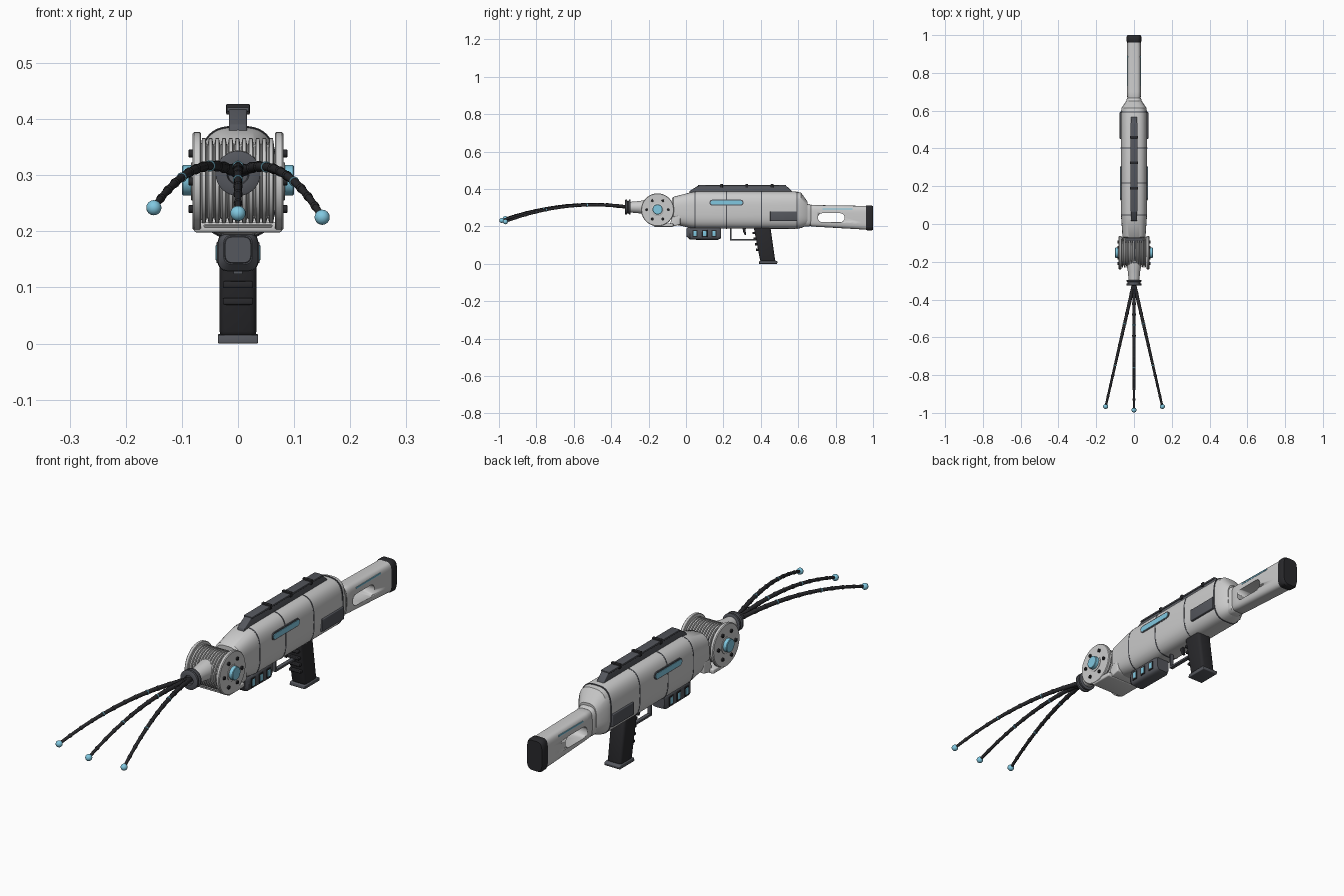
import bpy, bmesh, math
from mathutils import Vector, Matrix

if "Cube" in bpy.data.objects:
    bpy.data.objects.remove(bpy.data.objects["Cube"])

def material(name, r, g, b):
    m = bpy.data.materials.new(name)
    m.diffuse_color = (r, g, b, 1)
    m.use_nodes = True
    m.node_tree.nodes["Principled BSDF"].inputs["Base Color"].default_value = m.diffuse_color
    return m

LIGHT = material("light_shell", .62, .63, .65)
DARK = material("dark_grey", .09, .095, .11)
BLACK = material("black_rubber", .022, .022, .025)
CYAN = material("cyan_glow", .22, .58, .75)

def finish(name, bm, mat, bevel=0, angle=35):
    bmesh.ops.recalc_face_normals(bm, faces=bm.faces)
    me = bpy.data.meshes.new(name)
    bm.to_mesh(me)
    bm.free()
    ob = bpy.data.objects.new(name, me)
    bpy.context.collection.objects.link(ob)
    me.materials.append(mat)
    bpy.ops.object.select_all(action='DESELECT')
    ob.select_set(True)
    bpy.context.view_layer.objects.active = ob
    if bevel:
        b = ob.modifiers.new("bevel", 'BEVEL')
        b.width, b.segments, b.limit_method = bevel, 3, 'ANGLE'
        bpy.ops.object.modifier_apply(modifier="bevel")
    bpy.ops.object.shade_smooth_by_angle(angle=math.radians(angle))
    return ob

def skin(bm, rings, caps=True):
    n = len(rings[0])
    vs = [[bm.verts.new(p) for p in r] for r in rings]
    for a, b in zip(vs, vs[1:]):
        for i in range(n):
            bm.faces.new((a[i], a[(i + 1) % n], b[(i + 1) % n], b[i]))
    if caps:
        bm.faces.new(vs[0])
        bm.faces.new(vs[-1])

def section(y, zc, hw, hh, e, n=48):
    # superellipse cross-section facing along y
    f = lambda c: math.copysign(abs(c) ** (2 / e), c)
    return [(hw * f(math.cos(math.tau * i / n)), y, zc + hh * f(math.sin(math.tau * i / n))) for i in range(n)]

def loft(name, rows, mat, e=3.0):
    bm = bmesh.new()
    skin(bm, [section(*r, e) for r in rows])
    return finish(name, bm, mat)

def lathe(name, prof, origin, axis, mat, n=40):
    # prof: (distance along axis, radius)
    rot = Vector((0, 0, 1)).rotation_difference(Vector(axis)).to_matrix().to_4x4()
    M = Matrix.Translation(origin) @ rot
    bm = bmesh.new()
    skin(bm, [[M @ Vector((r * math.cos(math.tau * i / n), r * math.sin(math.tau * i / n), d))
               for i in range(n)] for d, r in prof])
    return finish(name, bm, mat)

def prism(name, pts, hw, mat, bevel=0, x=0):
    # (y, z) outline extruded across x
    bm = bmesh.new()
    skin(bm, [[(x + s * hw, y, z) for y, z in pts] for s in (-1, 1)])
    return finish(name, bm, mat, bevel)

def box(name, y0, y1, z0, z1, hw, mat, bevel=0, x=0):
    return prism(name, [(y0, z0), (y1, z0), (y1, z1), (y0, z1)], hw, mat, bevel, x)

def stadium(y0, y1, z0, z1, n=8):
    r, zc = (z1 - z0) / 2, (z0 + z1) / 2
    return [(cy + r * math.cos(a0 + math.pi * i / n), zc + r * math.sin(a0 + math.pi * i / n))
            for cy, a0 in ((y1 - r, -math.pi / 2), (y0 + r, math.pi / 2)) for i in range(n + 1)]

# main body shell and dark seams
ROWS = [(-.075, .285, .055, .065), (-.068, .285, .061, .073), (.02, .287, .067, .094), (.06, .288, .07, .099),
        (.58, .287, .07, .1), (.615, .286, .066, .095), (.65, .27, .042, .062)]
loft("body_shell", ROWS, LIGHT)
for i, y in enumerate((.045, .215, .4, .59)):
    loft(f"body_seam_{i}", [(y, .2875, .0708, .1005), (y + .005, .2875, .0708, .1005)] if y > .05 else
         [(y, .2875, .0695, .098), (y + .005, .2875, .07, .0988)], DARK)

# top rail with crossbars
prism("top_rail", [(.015, .375), (.02, .39), (.065, .418), (.535, .418), (.565, .39), (.57, .375)], .016, DARK, .003)
box("rail_cap", .065, .535, .413, .421, .0195, DARK, .002)
for i, y in enumerate((.19, .325, .46)):
    box(f"rail_crossbar_{i}", y - .007, y + .007, .408, .427, .021, BLACK, .002)

# side lights, side plates and stock stripes
for s, side in ((-1, "left"), (1, "right")):
    prism(f"side_light_frame_{side}", stadium(.125, .308, .311, .343), .004, DARK, 0, s * .067)
    prism(f"side_light_{side}", stadium(.131, .302, .316, .338), .004, CYAN, 0, s * .069)
    box(f"side_plate_{side}", .45, .592, .228, .28, .008, DARK, .003, s * .068)
    box(f"stock_stripe_{side}", .73, .89, .291, .297, .003, CYAN, 0, s * .0335)

# stock with a slot cut through
loft("stock_neck", [(.63, .262, .04, .062), (.66, .26, .04, .06), (.668, .26, .035, .055)], LIGHT, 3.5)
stock = loft("stock", [(.655, .258, .031, .052), (.672, .258, .036, .058), (.7, .256, .037, .058),
                       (.94, .247, .037, .063), (.965, .246, .036, .064)], LIGHT, 4)
cutter = prism("slot_cutter", stadium(.705, .848, .223, .271), .1, DARK)
cutter.hide_render = True
bpy.context.view_layer.objects.active = stock
cut = stock.modifiers.new("slot", 'BOOLEAN')
cut.operation, cut.object, cut.solver = 'DIFFERENCE', cutter, 'EXACT'
bpy.ops.object.modifier_apply(modifier="slot")
bpy.data.objects.remove(cutter)
loft("butt_pad", [(.962, .246, .036, .064), (.968, .246, .039, .067), (.992, .245, .039, .067),
                  (1.0, .245, .035, .062)], BLACK, 4)

# battery pod under the body
loft("battery_pod", [(.008, .167, .026, .026), (.022, .163, .036, .034), (.17, .163, .037, .035),
                     (.186, .165, .03, .029)], DARK, 4)
loft("battery_front_panel", [(.003, .167, .023, .023), (.012, .167, .025, .025)], DARK, 4)
box("battery_mount", .02, .18, .18, .215, .03, DARK, .004)
for s, side in ((-1, "left"), (1, "right")):
    for i, y in enumerate((.048, .1, .15)):
        box(f"battery_window_frame_{side}_{i}", y - .014, y + .014, .143, .181, .003, BLACK, .002, s * .0355)
        box(f"battery_window_{side}_{i}", y - .009, y + .009, .148, .176, .003, CYAN, .002, s * .037)

# grip, ridges and base plate
prism("grip", [(.36, .205), (.45, .205), (.478, .01), (.398, .01)], .033, BLACK, .012)
prism("grip_base", [(.39, 0), (.487, 0), (.49, .012), (.48, .017), (.392, .015)], .036, DARK, .003)
for i in range(4):
    z = .075 + i * .03
    y = .3855 - (z - .075) * .195
    box(f"grip_ridge_{i}", y - .012, y + .012, z - .006, z + .006, .027, BLACK, .003)

# trigger guard and trigger
prism("trigger_guard", [(.236, .2), (.236, .124), (.385, .124), (.385, .132), (.244, .132), (.244, .2)], .008, DARK)
prism("trigger", [(.302, .2), (.322, .2), (.318, .18), (.322, .155), (.314, .153), (.304, .175)], .005, BLACK)

# cable drum: grooved spool, flanges, hubs, bolts
DY, DZ = -.152, .289
prof = []
for i in range(11):
    x = -.066 + i * .012
    prof += [(x, .066), (x + .002, .077), (x + .008, .077), (x + .010, .066)]
lathe("drum_spool", prof, (0, DY, DZ), (1, 0, 0), LIGHT, 48)
for s, side in ((-1, "left"), (1, "right")):
    lathe(f"drum_flange_{side}", [(.066, .086), (.068, .088), (.078, .088), (.081, .085)],
          (0, DY, DZ), (s, 0, 0), LIGHT, 48)
    lathe(f"drum_hub_collar_{side}", [(.07, .034), (.083, .034), (.084, .032)], (0, DY, DZ), (s, 0, 0), LIGHT)
    lathe(f"drum_hub_{side}", [(.07, .027), (.098, .027), (.1, .025)], (0, DY, DZ + .002), (s, 0, 0), CYAN)
    for i in range(6):
        a = math.radians(60 * i)
        lathe(f"drum_bolt_{side}_{i}", [(.075, .007), (.087, .007), (.088, .006)],
              (0, DY + .057 * math.cos(a), DZ + .057 * math.sin(a)), (s, 0, 0), BLACK, 12)

# cradle joining drum to body
prism("drum_cradle", [(-.178, .212), (-.165, .2), (-.072, .2), (-.03, .21), (-.03, .26), (-.075, .25), (-.085, .215)],
      .062, LIGHT, .004)
box("cradle_plate", -.172, -.068, .198, .217, .079, LIGHT, .005)
box("drum_axle_mount", -.12, -.06, .25, .33, .045, DARK)

# nozzle and grooved muzzle collar
NZ = .303
lathe("nozzle", [(0, .042), (.06, .041), (.1, .033), (.155, .028)], (0, -.148, NZ), (0, -1, 0), LIGHT)
lathe("muzzle_collar", [(0, .035), (.002, .04), (.009, .04), (.011, .034), (.018, .034), (.02, .04),
                        (.028, .04), (.03, .037), (.03, .02), (.02, .018)], (0, -.296, NZ), (0, -1, 0), DARK)

# three flexible whips with joints, glowing bands and ball tips
def whip(tag, xe, ye, ze):
    a = .092
    pos = lambda t: Vector((xe * t, -.31 + (ye + .31) * t, NZ + a * t + (ze - NZ - a) * t * t))
    tan = lambda t: (pos(t + .01) - pos(t - .01)).normalized()
    rad = lambda t: .0095 - .0035 * t
    bm = bmesh.new()
    rings = []
    for k in range(33):
        t = k / 32
        d = tan(t)
        u = d.cross(Vector((0, 0, 1))).normalized()
        v = u.cross(d)
        rings.append([pos(t) + rad(t) * (u * math.cos(math.tau * i / 12) + v * math.sin(math.tau * i / 12))
                      for i in range(12)])
    skin(bm, rings)
    finish(f"whip_{tag}", bm, BLACK)
    for k in range(1, 12):
        t = k / 12
        glow = k % 4 == 0
        r = rad(t) + (.0018 if glow else .0014)
        h = .003 if glow else .006
        lathe(f"whip_{tag}_{'band' if glow else 'joint'}_{k}", [(-h, r - .001), (-h * .6, r), (h * .6, r), (h, r - .001)],
              pos(t), tan(t), CYAN if glow else BLACK, 12)
    bm = bmesh.new()
    bmesh.ops.create_uvsphere(bm, u_segments=20, v_segments=12, radius=.0135, matrix=Matrix.Translation(pos(1)))
    finish(f"whip_{tag}_tip", bm, CYAN, 0, 60)

whip("left", -.15, -.966, .242)
whip("middle", 0, -.985, .232)
whip("right", .15, -.966, .225)
